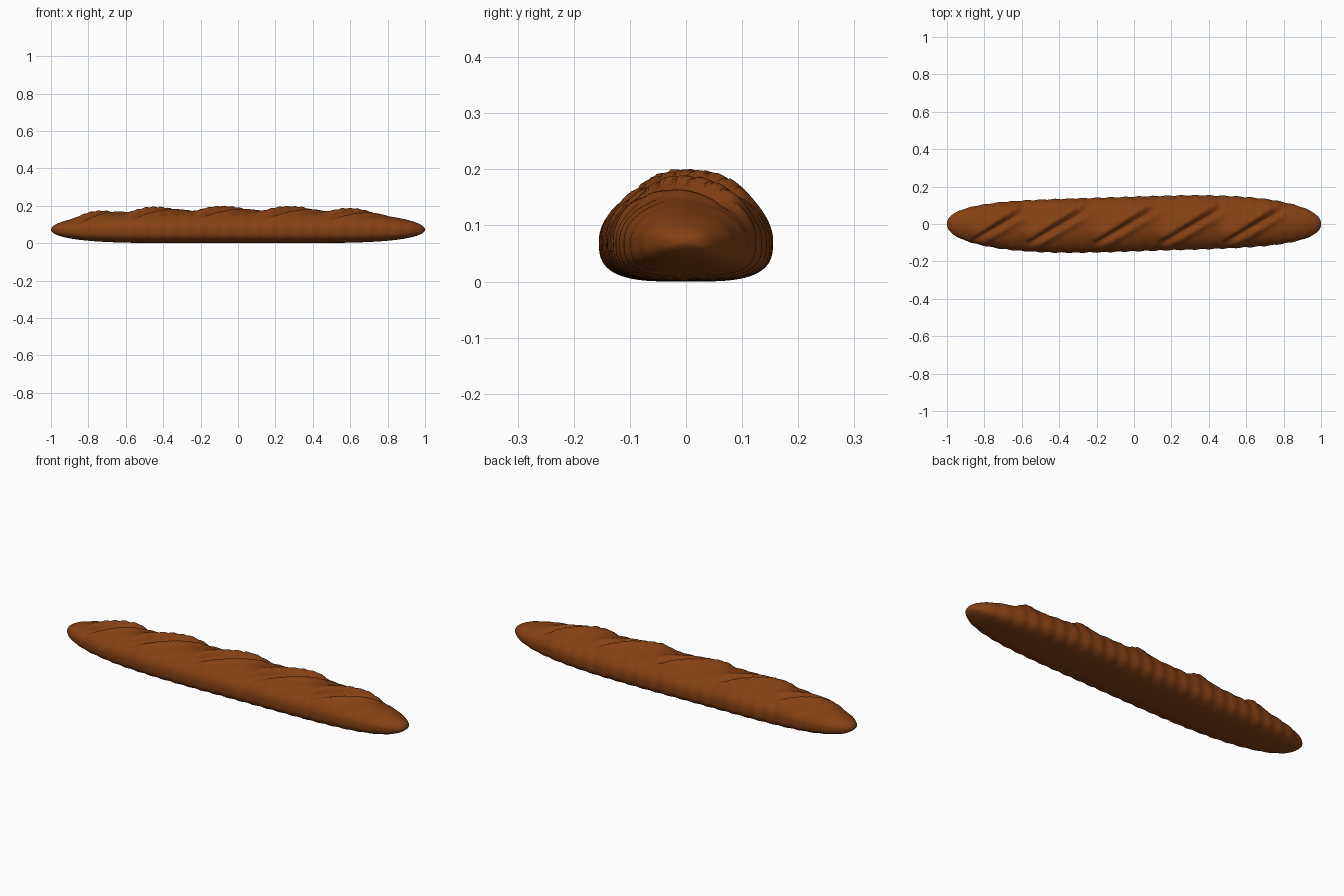
import bpy
import bmesh
from math import sin, cos, pi, exp, copysign

if "Cube" in bpy.data.objects:
    bpy.data.objects.remove(bpy.data.objects["Cube"])

RINGS, SIDES = 300, 88
# Slashes: centre x and half length
SLASHES = [(-0.73, 0.165), (-0.41, 0.20), (-0.05, 0.20), (0.30, 0.20), (0.635, 0.19)]


def taper(x, n, e):
    """Rounded falloff toward both ends of the loaf."""
    return max(0.0, 1 - abs(x) ** n) ** e


def bump(v, width):
    return exp(-(v / width) ** 2)


def slash_height(x, y):
    """Raised ear, trench and low lip of each diagonal slash."""
    total = 0.0
    for cx, half in SLASHES:
        s = (x - cx) * 0.862 + y * 0.507
        d = -(x - cx) * 0.507 + y * 0.862
        fade = max(0.0, 1 - (s / half) ** 4)
        ear = 0.026 * bump(d - 0.012, 0.045 if d > 0.012 else 0.012)
        ear *= 1 + 0.10 * sin(x * 2 * pi / 0.042)
        trench = -0.016 * bump(d + 0.014, 0.014)
        lip = 0.011 * bump(d + 0.042, 0.02)
        total += fade * (ear + trench + lip)
    return total


def surface_point(x, a):
    """Domed top on a flattened, round-edged base."""
    c, s = cos(a), sin(a)
    width = 0.146 * taper(x, 3.5, 0.45)
    mid = 0.072
    shift = 0.010 * sin(pi * x)
    if s >= 0:
        y, z = width * c, mid + 0.101 * taper(x, 3.2, 0.5) * s
        out = slash_height(x, y + shift) * s ** 0.6 * taper(x, 6, 0.5)
    else:
        y = width * copysign(abs(c) ** 0.66, c)
        z = mid - 0.072 * taper(x, 5, 0.5) * abs(s) ** 0.66
        out = 0.0
    # Soft crust ripples along the sides
    out += 0.0022 * sin(x * 2 * pi / 0.075 - 9 * z) * abs(c) * taper(x, 4, 0.5)
    return x, y + shift + out * c, max(0.0, z + out * s)


# Loaf: loft of rings along x
bm = bmesh.new()
rings = []
for i in range(RINGS + 1):
    x = -cos(pi * i / RINGS)
    rings.append([bm.verts.new(surface_point(x, 2 * pi * j / SIDES)) for j in range(SIDES)])
for r0, r1 in zip(rings, rings[1:]):
    for j in range(SIDES):
        k = (j + 1) % SIDES
        bm.faces.new((r0[j], r0[k], r1[k], r1[j]))
bmesh.ops.remove_doubles(bm, verts=bm.verts, dist=1e-5)
bmesh.ops.recalc_face_normals(bm, faces=bm.faces)
for f in bm.faces:
    f.smooth = True

mesh = bpy.data.meshes.new("bread_loaf")
bm.to_mesh(mesh)
bm.free()
loaf = bpy.data.objects.new("bread_loaf", mesh)
bpy.context.collection.objects.link(loaf)

crust = bpy.data.materials.new("brown_crust")
crust.diffuse_color = (0.23, 0.052, 0.007, 1)
crust.use_nodes = True
crust.node_tree.nodes["Principled BSDF"].inputs["Base Color"].default_value = crust.diffuse_color
mesh.materials.append(crust)
